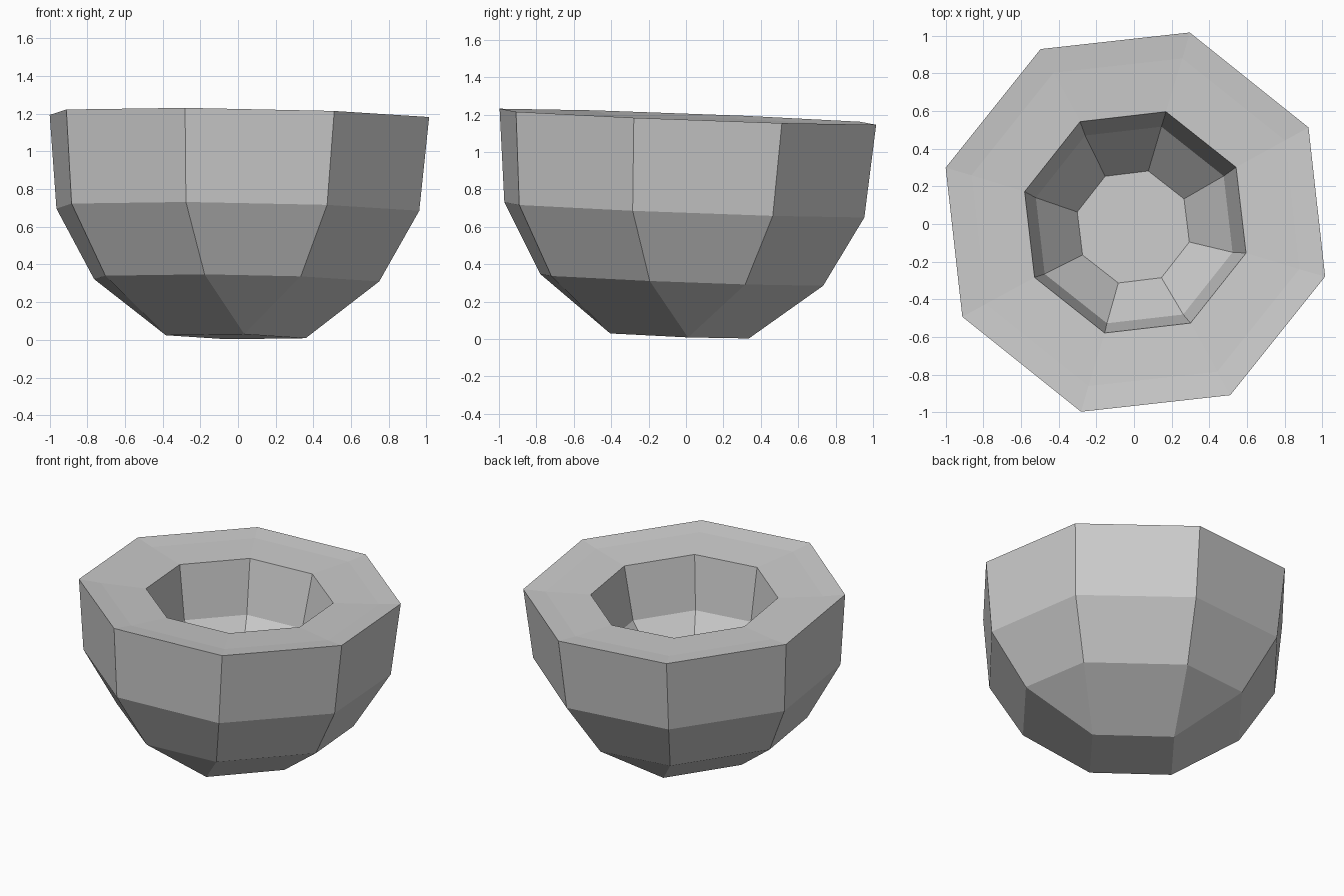
import bpy, bmesh
from math import radians, cos, sin
from mathutils import Vector

cube = bpy.data.objects.get("Cube")
if cube:
    bpy.data.objects.remove(cube, do_unlink=True)

# One plain grey stone colour
grey = bpy.data.materials.new("light_grey")
grey.use_nodes = True
colour = (0.6, 0.6, 0.6, 1)
grey.diffuse_color = colour
grey.node_tree.nodes["Principled BSDF"].inputs["Base Color"].default_value = colour

# Profile from underside, over the rim, to the cavity floor:
# radius, height below rim, and the angles of the two alternating corners
PROFILE = [
    (0.374, -1.173, 7, 7),          # square foot (corner pairs merge)
    (0.776, -0.873, -12.7, 26),     # lower shoulder
    (1.002, -0.498, -16, 28.2),     # upper shoulder
    (1.048, 0.0, -16, 28.7),        # outer rim
    (0.905, -0.015, -16, 28.7),     # rim bevel
    (0.61, -0.031, -15.5, 28.7),    # cavity mouth
    (0.542, -0.40, -15.5, 28.7),    # cavity wall foot
    (0.308, -0.68, -15, 29),        # cavity floor
]

# The whole bowl leans slightly about its rim centre
rim_centre = Vector((0.0075, 0.01, 1.1885))
lean = Vector((0, 0, 1)).rotation_difference(Vector((0.0165, 0.038, 1)))


def ring(bm, radius, height, first, second):
    verts = []
    for quarter in range(4):
        for angle in (first, second):
            a = radians(angle + 90 * quarter)
            p = Vector((radius * cos(a), radius * sin(a), height))
            verts.append(bm.verts.new(rim_centre + lean @ p))
    return verts


# Bowl body
bm = bmesh.new()
rings = [ring(bm, *row) for row in PROFILE]
for low, high in zip(rings, rings[1:]):
    for i in range(8):
        j = (i + 1) % 8
        bm.faces.new((low[i], low[j], high[j], high[i]))
bm.faces.new(rings[0][::-1])
bm.faces.new(rings[-1])
bmesh.ops.remove_doubles(bm, verts=bm.verts, dist=0.0005)
bmesh.ops.recalc_face_normals(bm, faces=bm.faces)

mesh = bpy.data.meshes.new("bowl")
bm.to_mesh(mesh)
bm.free()
mesh.materials.append(grey)
bowl = bpy.data.objects.new("bowl", mesh)
bpy.context.collection.objects.link(bowl)
